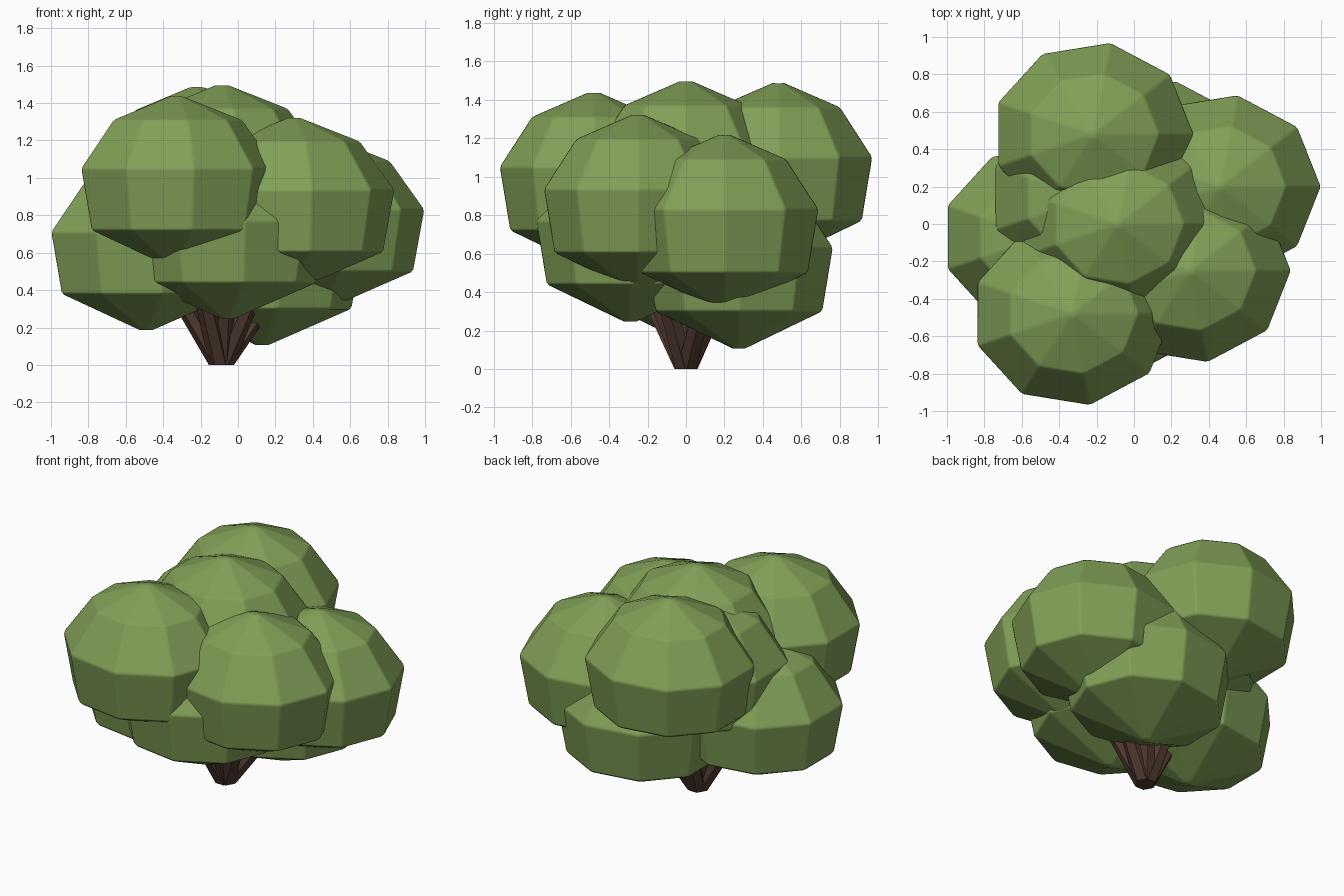
import bpy, bmesh, math

if "Cube" in bpy.data.objects:
    bpy.data.objects.remove(bpy.data.objects["Cube"])


def material(name, rgb):
    m = bpy.data.materials.new(name)
    m.diffuse_color = (*rgb, 1)
    m.use_nodes = True
    m.node_tree.nodes["Principled BSDF"].inputs["Base Color"].default_value = m.diffuse_color
    return m


leaf = material("leaf green", (0.22, 0.35, 0.095))
bark = material("bark brown", (0.085, 0.043, 0.031))


def lathe(name, rings, sides, mat):
    """Skin rings (cx, cy, z, rx, ry); a zero radius makes a pole."""
    bm = bmesh.new()
    loops = []
    for cx, cy, z, rx, ry in rings:
        n = sides if rx > 0 else 1
        loops.append([bm.verts.new((cx + rx * math.cos(2 * math.pi * i / sides),
                                    cy + ry * math.sin(2 * math.pi * i / sides), z))
                      for i in range(n)])
    for a, b in zip(loops, loops[1:]):
        for i in range(sides):
            j = (i + 1) % sides
            quad = [a[i % len(a)], a[j % len(a)], b[j % len(b)], b[i % len(b)]]
            bm.faces.new(list(dict.fromkeys(quad)))
    for end in (loops[0], loops[-1]):
        if len(end) > 2:
            bm.faces.new(end)
    bmesh.ops.recalc_face_normals(bm, faces=bm.faces)
    me = bpy.data.meshes.new(name)
    bm.to_mesh(me)
    bm.free()
    me.materials.append(mat)
    ob = bpy.data.objects.new(name, me)
    bpy.context.collection.objects.link(ob)
    return ob


# Foliage clumps: pole position (x, y) and top height
clumps = [
    (-0.22, 0.48, 1.50), (-0.33, -0.48, 1.45), (-0.085, 0.0, 1.51),
    (0.46, 0.20, 1.23), (0.30, -0.25, 1.335), (-0.49, -0.07, 1.11),
    (-0.055, -0.29, 1.17), (0.13, 0.275, 1.03), (-0.235, 0.14, 1.40),
]
# Clump profile: drop below top, radius along x
profile = [(0, 0), (0.14, 0.355), (0.40, 0.54), (0.73, 0.48), (0.94, 0)]

for k, (x, y, top) in enumerate(clumps, 1):
    # Nine-sided leaf clump, slightly narrower in y
    clump = lathe(f"leaf_clump_{k}",
                  [(x, y, top - d, r, r * 0.92) for d, r in profile], 9, leaf)
    # Narrow softened edges
    for p in clump.data.polygons:
        p.use_smooth = True
    bev = clump.modifiers.new("soft edges", 'BEVEL')
    bev.width = 0.012
    bev.segments = 1
    bev.limit_method = 'NONE'
    bev.harden_normals = True

    # Branch from the shared trunk base to the clump centre
    bx, by = -0.09 + 0.02 * (x + 0.09), 0.02 * y
    lathe(f"branch_{k}",
          [(bx, by, 0, 0.058, 0.058), (x, y, top - 0.45, 0.05, 0.05)], 6, bark)
